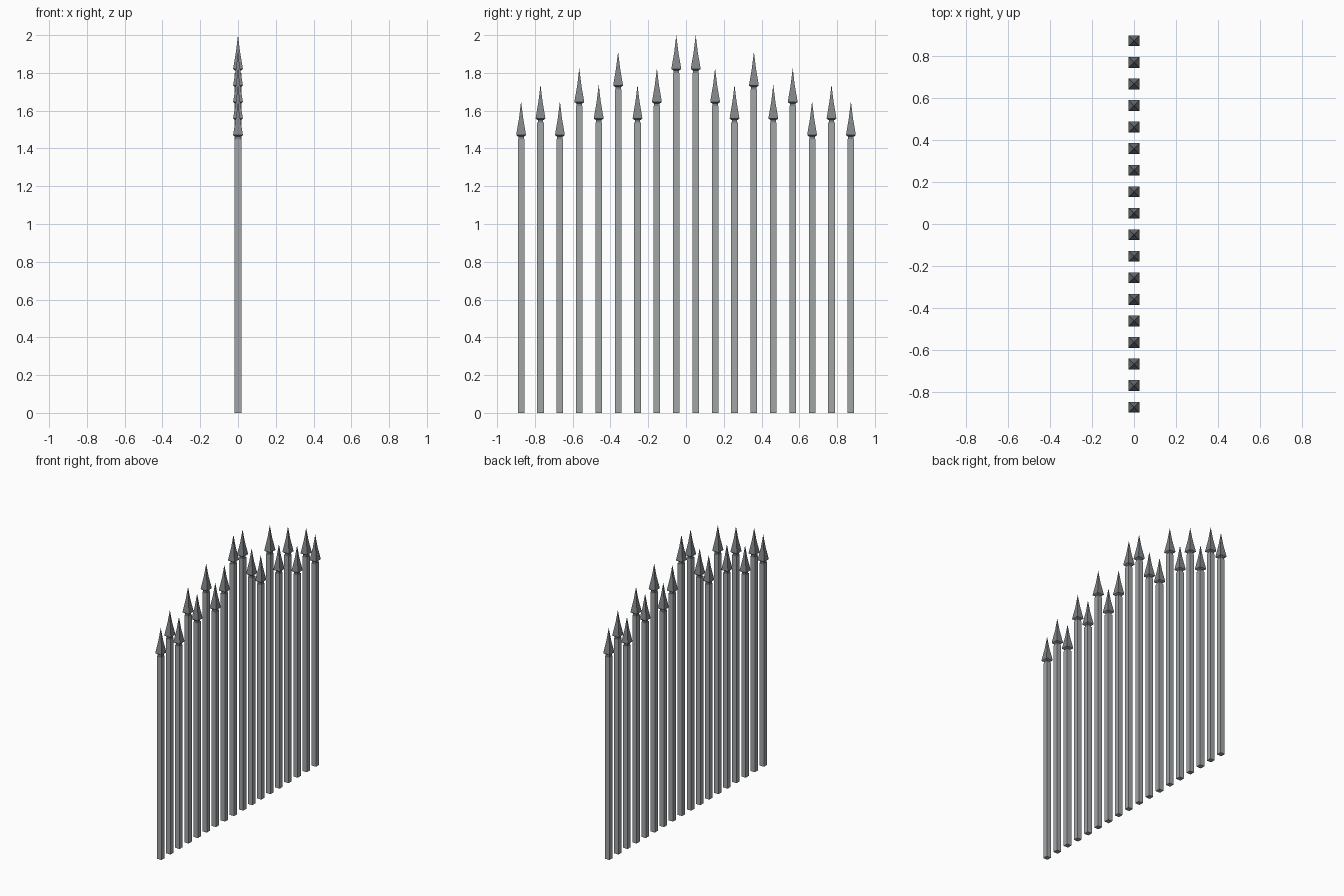
import bpy, bmesh

if "Cube" in bpy.data.objects:
    bpy.data.objects.remove(bpy.data.objects["Cube"])

def material(name, rgb):
    m = bpy.data.materials.new(name)
    m.diffuse_color = (*rgb, 1)
    m.use_nodes = True
    m.node_tree.nodes["Principled BSDF"].inputs["Base Color"].default_value = m.diffuse_color
    return m

bar_grey = material("bar grey", (0.36, 0.38, 0.39))
head_grey = material("dark spearhead grey", (0.22, 0.235, 0.245))

def square_loft(name, profile, y, mat):
    """Square rings (half width, z) skinned into a closed solid; zero width makes a point."""
    bm = bmesh.new()
    rings = []
    for h, z in profile:
        if h == 0:
            rings.append([bm.verts.new((0, y, z))])
        else:
            rings.append([bm.verts.new((sx * h, y + sy * h, z))
                          for sx, sy in ((-1, -1), (1, -1), (1, 1), (-1, 1))])
    bm.faces.new(rings[0][::-1])
    for a, b in zip(rings, rings[1:]):
        for i in range(4):
            j = (i + 1) % 4
            bm.faces.new((a[i], a[j], b[0]) if len(b) == 1 else (a[i], a[j], b[j], b[i]))
    if len(rings[-1]) == 4:
        bm.faces.new(rings[-1])
    me = bpy.data.meshes.new(name)
    bm.to_mesh(me)
    bm.free()
    me.materials.append(mat)
    ob = bpy.data.objects.new(name, me)
    bpy.context.collection.objects.link(ob)

# Height step of each bar, from the middle outwards
STEPS = (4, 2, 1, 3, 1, 2, 0, 1, 0)
for k, step in enumerate(STEPS):
    top = 1.45 + 0.0875 * step
    for side in (-1, 1):
        y = side * (0.0514 + 0.1027 * k)
        # square upright
        square_loft("fence_bar", [(0.0175, 0), (0.0175, top)], y, bar_grey)
        # spearhead: neck, flare, slightly hollow point
        square_loft("spearhead", [(0.0145, top), (0.0145, top + 0.012), (0.0255, top + 0.02),
                                  (0.0255, top + 0.025), (0.011, top + 0.11), (0, top + 0.2)],
                    y, head_grey)
